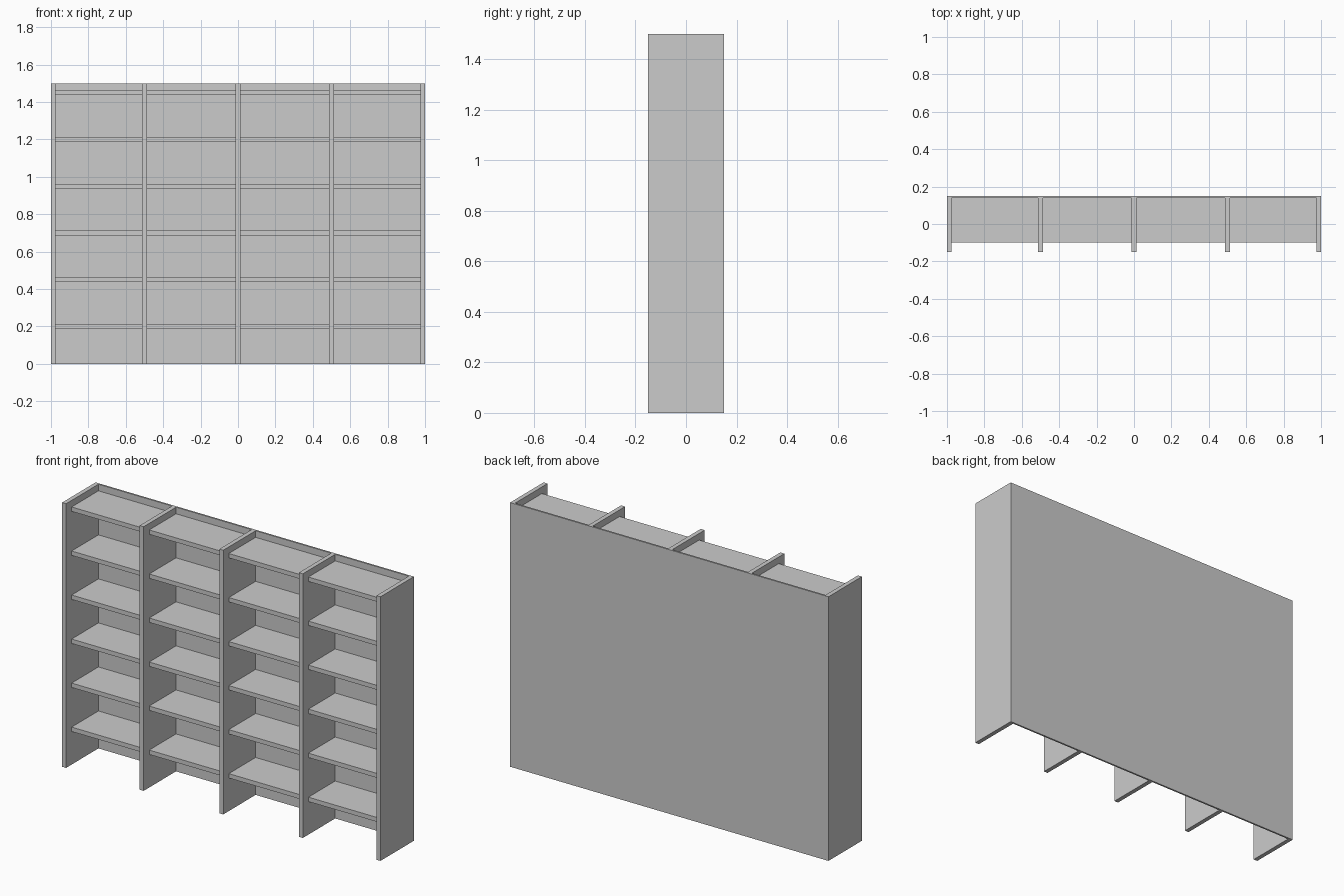
import bpy

if "Cube" in bpy.data.objects:
    bpy.data.objects.remove(bpy.data.objects["Cube"])

WIDTH, DEPTH, HEIGHT = 2.0, 0.3, 1.5
BOARD, BACK = 0.025, 0.01
SHELF_FRONT = -0.10


def box(name, x0, x1, y0, y1, z0, z1):
    bpy.ops.mesh.primitive_cube_add(size=1, location=((x0 + x1) / 2, (y0 + y1) / 2, (z0 + z1) / 2))
    obj = bpy.context.object
    obj.name = name
    obj.scale = (x1 - x0, y1 - y0, z1 - z0)
    bpy.ops.object.transform_apply(location=False, rotation=False, scale=True)
    return obj


front, rear = -DEPTH / 2, DEPTH / 2
inner = rear - BACK

# Back panel
box("back_panel", -WIDTH / 2, WIDTH / 2, inner, rear, 0, HEIGHT)

# Side panels and dividers
half = BOARD / 2
centres = [-WIDTH / 2 + half, -0.5, 0, 0.5, WIDTH / 2 - half]
for i, x in enumerate(centres):
    name = "side_panel" if i in (0, 4) else "divider"
    box(name, x - half, x + half, front, inner, 0, HEIGHT)

# Recessed shelves in each bay
for left, right in zip(centres, centres[1:]):
    for row in range(6):
        z = 0.2 + 0.25 * row
        box("shelf", left + half, right - half, SHELF_FRONT, inner, z - half, z + half)
